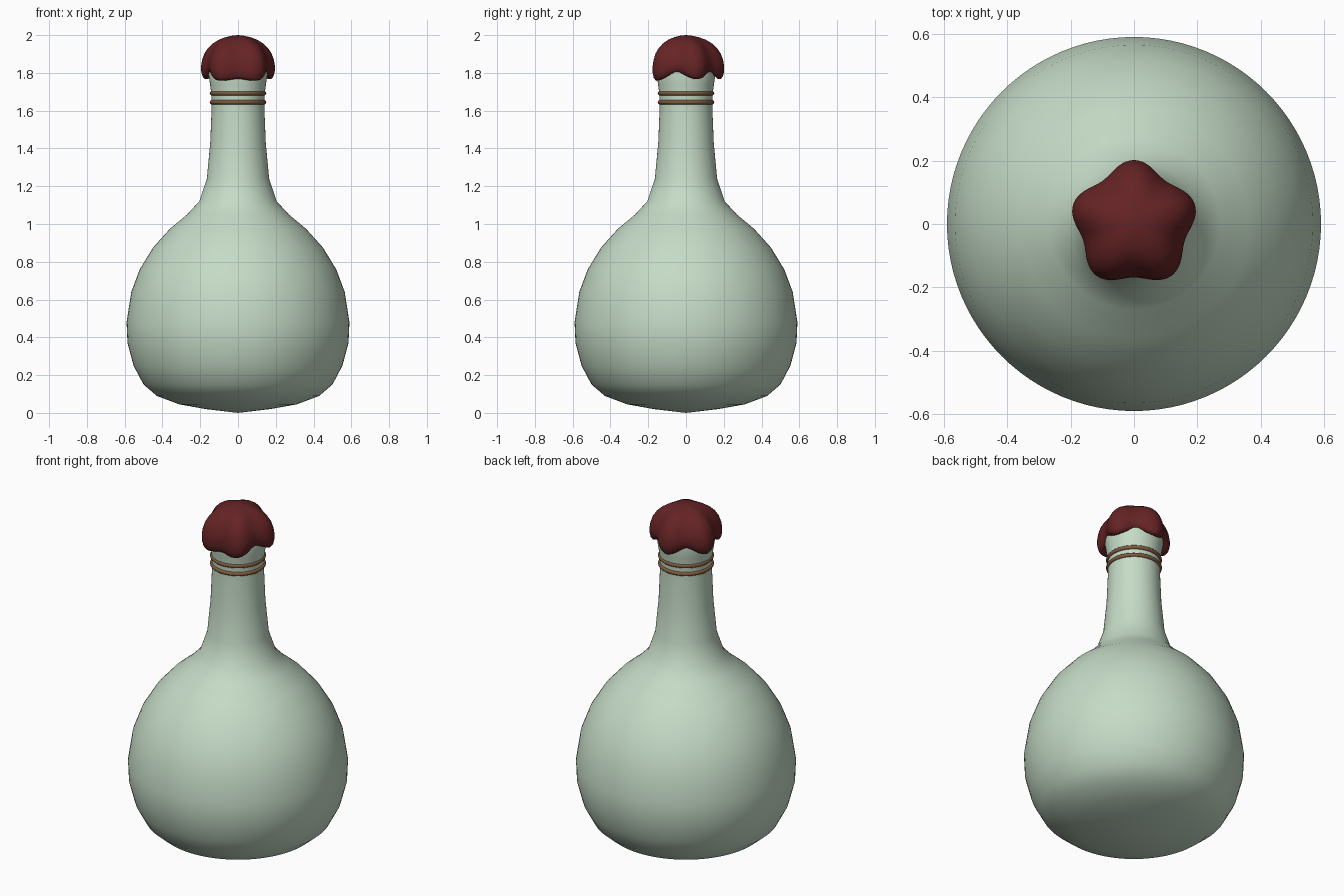
import bpy
import bmesh
from math import sin, cos, pi, tau

if "Cube" in bpy.data.objects:
    bpy.data.objects.remove(bpy.data.objects["Cube"], do_unlink=True)


def make_material(name, rgb):
    mat = bpy.data.materials.new(name)
    mat.use_nodes = True
    mat.diffuse_color = (*rgb, 1)
    mat.node_tree.nodes["Principled BSDF"].inputs["Base Color"].default_value = (*rgb, 1)
    return mat


def lathe(name, profile, mat, segments=96, warp=None, closed=False):
    """Turn (radius, height) points about z; warp(r, z, angle) reshapes each point."""
    bm = bmesh.new()
    rings = []
    for r, z in profile:
        if r == 0:
            rings.append([bm.verts.new((0, 0, z))] * segments)
            continue
        ring = []
        for i in range(segments):
            a = tau * i / segments
            rr, zz = warp(r, z, a) if warp else (r, z)
            ring.append(bm.verts.new((rr * cos(a), rr * sin(a), zz)))
        rings.append(ring)
    pairs = list(zip(rings, rings[1:]))
    if closed:
        pairs.append((rings[-1], rings[0]))
    for low, high in pairs:
        for i in range(segments):
            j = (i + 1) % segments
            corners = list(dict.fromkeys((low[i], low[j], high[j], high[i])))
            bm.faces.new(corners).smooth = True
    bmesh.ops.recalc_face_normals(bm, faces=bm.faces)
    mesh = bpy.data.meshes.new(name)
    bm.to_mesh(mesh)
    bm.free()
    mesh.materials.append(mat)
    obj = bpy.data.objects.new(name, mesh)
    bpy.context.collection.objects.link(obj)
    return obj


glass = make_material("pale green glass", (0.56, 0.71, 0.57))
wax = make_material("dark red wax", (0.13, 0.017, 0.018))
cord = make_material("brown cord", (0.21, 0.105, 0.05))

# Bottle: round belly, slim neck, slightly flared mouth
lathe("bottle", [
    (0, 0), (0.17, 0.02), (0.31, 0.045), (0.43, 0.09), (0.5, 0.15),
    (0.553, 0.25), (0.585, 0.37), (0.59, 0.48), (0.565, 0.64), (0.52, 0.76),
    (0.45, 0.875), (0.36, 0.975), (0.27, 1.05), (0.205, 1.12), (0.165, 1.24),
    (0.147, 1.43), (0.14, 1.6), (0.14, 1.68), (0.148, 1.74), (0.157, 1.8),
    (0.15, 1.85), (0, 1.86)], glass)

# Cord rings around the neck
for label, height in (("lower", 1.645), ("upper", 1.692)):
    section = [(0.138 + 0.012 * cos(tau * k / 12), height + 0.012 * sin(tau * k / 12))
               for k in range(12)]
    lathe(label + "_neck_ring", section, cord, closed=True)


# Wax seal: five lobes that drip lower than the hollows between them
def drip(r, z, a):
    lobe = cos(5 * (a - pi / 2))
    hang = max(0, (1.9 - z) / 0.115)
    front = max(0, -sin(a)) ** 8
    radius = r * (1 + 0.09 * lobe * min(1, r / 0.15))
    return radius, z - hang * (0.018 * lobe + 0.035 * front)


lathe("wax_seal", [
    (0.14, 1.8), (0.155, 1.786), (0.168, 1.785), (0.179, 1.797), (0.185, 1.82),
    (0.185, 1.845), (0.18, 1.873), (0.169, 1.902), (0.152, 1.93),
    (0.13, 1.954), (0.1, 1.975), (0.065, 1.989), (0.03, 1.997), (0, 2)],
    wax, warp=drip)
